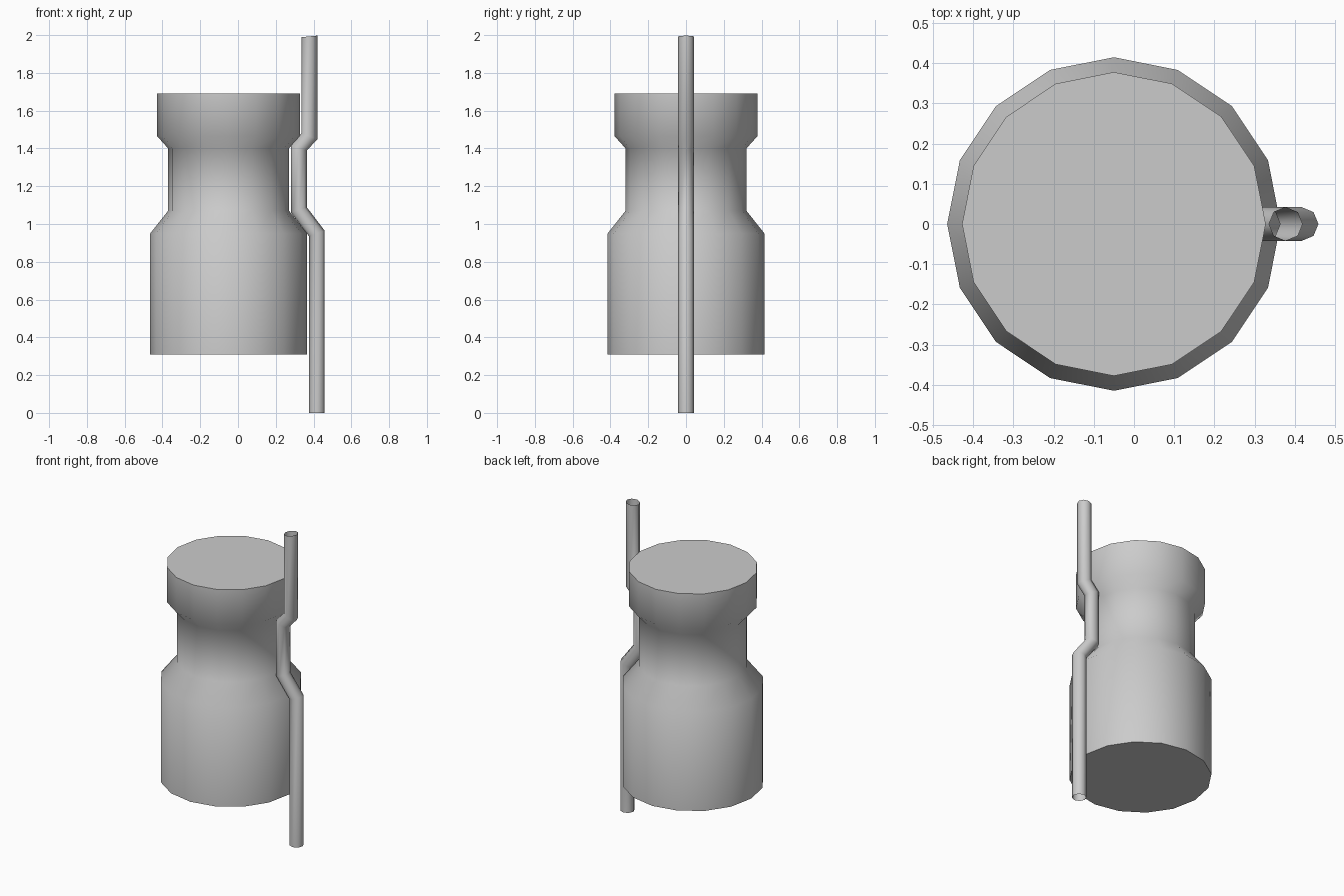
import bpy, bmesh, math

cube = bpy.data.objects.get("Cube")
if cube:
    bpy.data.objects.remove(cube)

grey = bpy.data.materials.new("plain grey")
grey.use_nodes = True
grey.diffuse_color = (0.6, 0.6, 0.6, 1)
grey.node_tree.nodes["Principled BSDF"].inputs["Base Color"].default_value = (0.6, 0.6, 0.6, 1)


def loft(name, rings, sides, capped, turn=0):
    """Join rings of (centre x, z, radius, slope along x) into a tube."""
    bm = bmesh.new()
    loops = []
    for cx, z, r, slope in rings:
        loop = []
        for i in range(sides):
            a = math.tau * (i + turn) / sides
            dx = r * math.cos(a)
            loop.append(bm.verts.new((cx + dx, r * math.sin(a), z + slope * dx)))
        loops.append(loop)
    for low, high in zip(loops, loops[1:]):
        for i in range(sides):
            j = (i + 1) % sides
            bm.faces.new((low[i], low[j], high[j], high[i]))
    if capped:
        bm.faces.new(loops[0][::-1])
        bm.faces.new(loops[-1])
    mesh = bpy.data.meshes.new(name)
    bm.to_mesh(mesh)
    bm.free()
    mesh.materials.append(grey)
    obj = bpy.data.objects.new(name, mesh)
    bpy.context.collection.objects.link(obj)
    bpy.ops.object.select_all(action="DESELECT")
    obj.select_set(True)
    bpy.context.view_layer.objects.active = obj
    bpy.ops.object.shade_smooth_by_angle(angle=math.radians(50))
    return obj


# Waisted body: wide base, narrow neck, flared head
profile = [(0.415, 0.31), (0.415, 0.95), (0.32, 1.07),
           (0.32, 1.40), (0.378, 1.465), (0.378, 1.69)]
loft("body", [(-0.05, z, r, 0) for r, z in profile], 16, True)

# Open side pipe, mitred at each bend to follow the body
path = [(0.417, 0, 0), (0.417, 0.95, 0.34), (0.322, 1.075, 0.34),
        (0.322, 1.405, -0.39), (0.378, 1.465, -0.39), (0.378, 1.993, 0.1)]
loft("side_pipe", [(x, z, 0.042, s) for x, z, s in path], 8, False)
